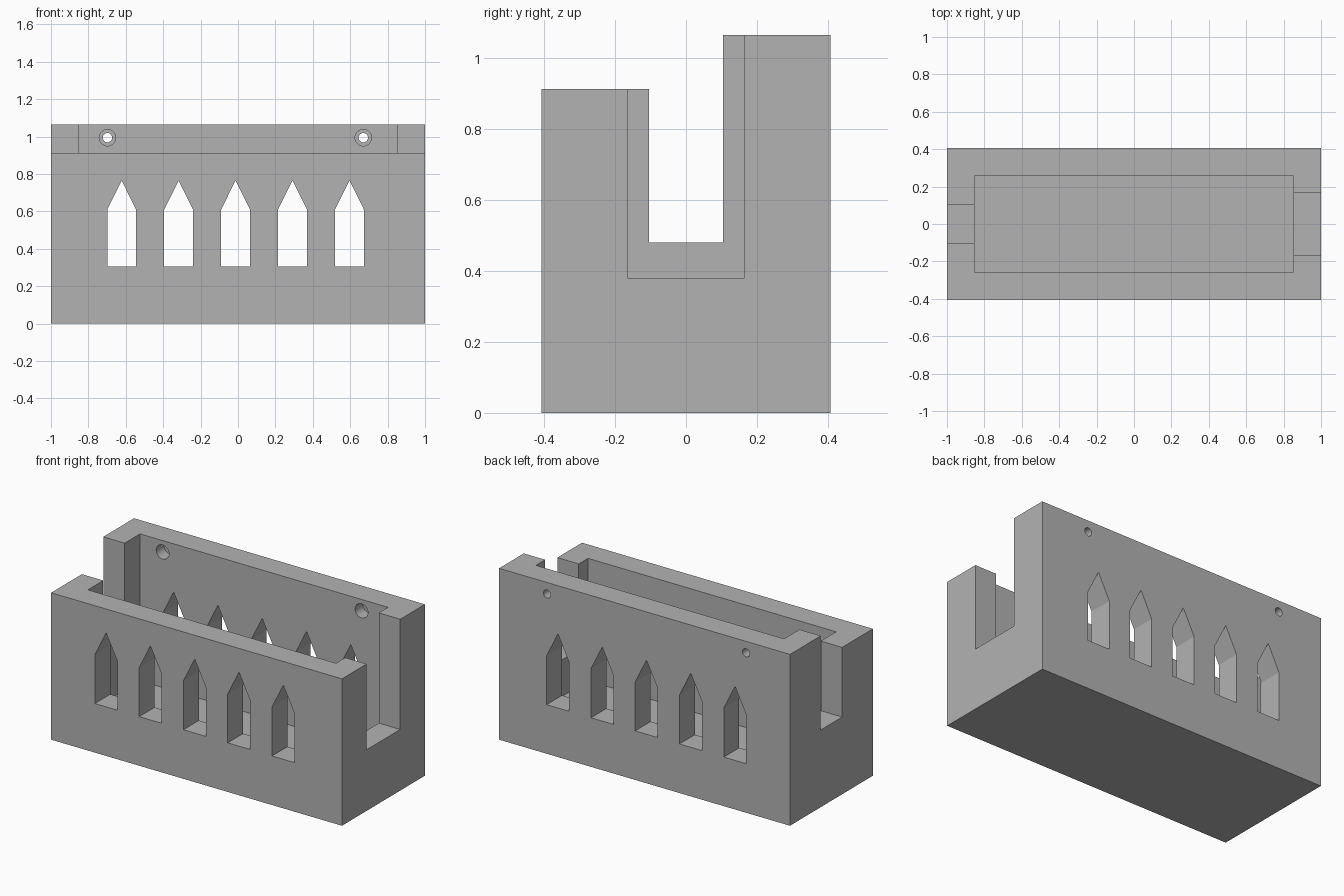
import bpy, math
from mathutils import Matrix, Vector

default = bpy.data.objects.get("Cube")
if default:
    bpy.data.objects.remove(default, do_unlink=True)

# Main dimensions
HALF_DEPTH = 0.407
WALL = 0.152
LOW, HIGH = 0.913, 1.065
FLOOR = 0.152
INNER_X, INNER_Y = 0.853, 0.256

grey = bpy.data.materials.new("plain grey")
grey.use_nodes = True
colour = (0.45, 0.45, 0.45, 1)
grey.diffuse_color = colour
grey.node_tree.nodes["Principled BSDF"].inputs["Base Color"].default_value = colour


def prism(name, profile, axis, start, end):
    """Extrude a 2D profile along x (profile is y, z) or along y (profile is x, z)."""
    def place(a, b, t):
        return (t, a, b) if axis == "x" else (a, t, b)
    n = len(profile)
    verts = [place(a, b, t) for t in (start, end) for a, b in profile]
    faces = [tuple(range(n)), tuple(reversed(range(n, 2 * n)))]
    faces += [(i, i + n, (i + 1) % n + n, (i + 1) % n) for i in range(n)]
    mesh = bpy.data.meshes.new(name)
    mesh.from_pydata(verts, [], faces)
    # Keep every normal pointing outward
    import bmesh
    bm = bmesh.new()
    bm.from_mesh(mesh)
    bmesh.ops.recalc_face_normals(bm, faces=bm.faces)
    bm.to_mesh(mesh)
    bm.free()
    mesh.materials.append(grey)
    obj = bpy.data.objects.new(name, mesh)
    bpy.context.scene.collection.objects.link(obj)
    return obj


def rect(a0, a1, b0, b1):
    return [(a0, b0), (a1, b0), (a1, b1), (a0, b1)]


def circle(x, z, r, n=32):
    return [(x + r * math.cos(2 * math.pi * i / n),
             z + r * math.sin(2 * math.pi * i / n)) for i in range(n)]


def cut(target, cutter):
    cutter.hide_render = True
    mod = target.modifiers.new("cut", "BOOLEAN")
    mod.operation = "DIFFERENCE"
    mod.solver = "EXACT"
    mod.object = cutter
    bpy.context.view_layer.objects.active = target
    bpy.ops.object.modifier_apply(modifier=mod.name)
    bpy.data.objects.remove(cutter, do_unlink=True)


# Trough block with a taller back
box = prism("wall_trough", [(-HALF_DEPTH, 0), (HALF_DEPTH, 0), (HALF_DEPTH, HIGH),
                            (0, HIGH), (0, LOW), (-HALF_DEPTH, LOW)], "x", -1, 1)

# Open cavity
cut(box, prism("cavity", rect(-INNER_Y, INNER_Y, FLOOR, 1.3), "x", -INNER_X, INNER_X))

# End notches, the left one wider and deeper
cut(box, prism("right_notch", rect(-0.105, 0.105, 0.48, 1.3), "x", -1.1, -0.7))
cut(box, prism("left_notch", rect(-0.165, 0.165, 0.38, 1.3), "x", 0.7, 1.1))

# Pointed windows through front and back walls
for i in range(5):
    x = -0.622 + i * 0.3045
    w = 0.077
    outline = [(x - w, 0.305), (x + w, 0.305), (x + w, 0.61), (x, 0.765), (x - w, 0.61)]
    cut(box, prism("window", outline, "y", -0.6, 0.6))

# Screw holes in the back wall, recessed on the inside
for x in (-0.698, 0.67):
    cut(box, prism("screw_hole", circle(x, 0.994, 0.025), "y", 0.2, 0.6))
    cut(box, prism("screw_recess", circle(x, 0.994, 0.044), "y", 0.2, INNER_Y + WALL / 2))

# Smooth only the round holes
bpy.ops.object.select_all(action="DESELECT")
box.select_set(True)
bpy.context.view_layer.objects.active = box
bpy.ops.object.shade_smooth_by_angle(angle=math.radians(25))
